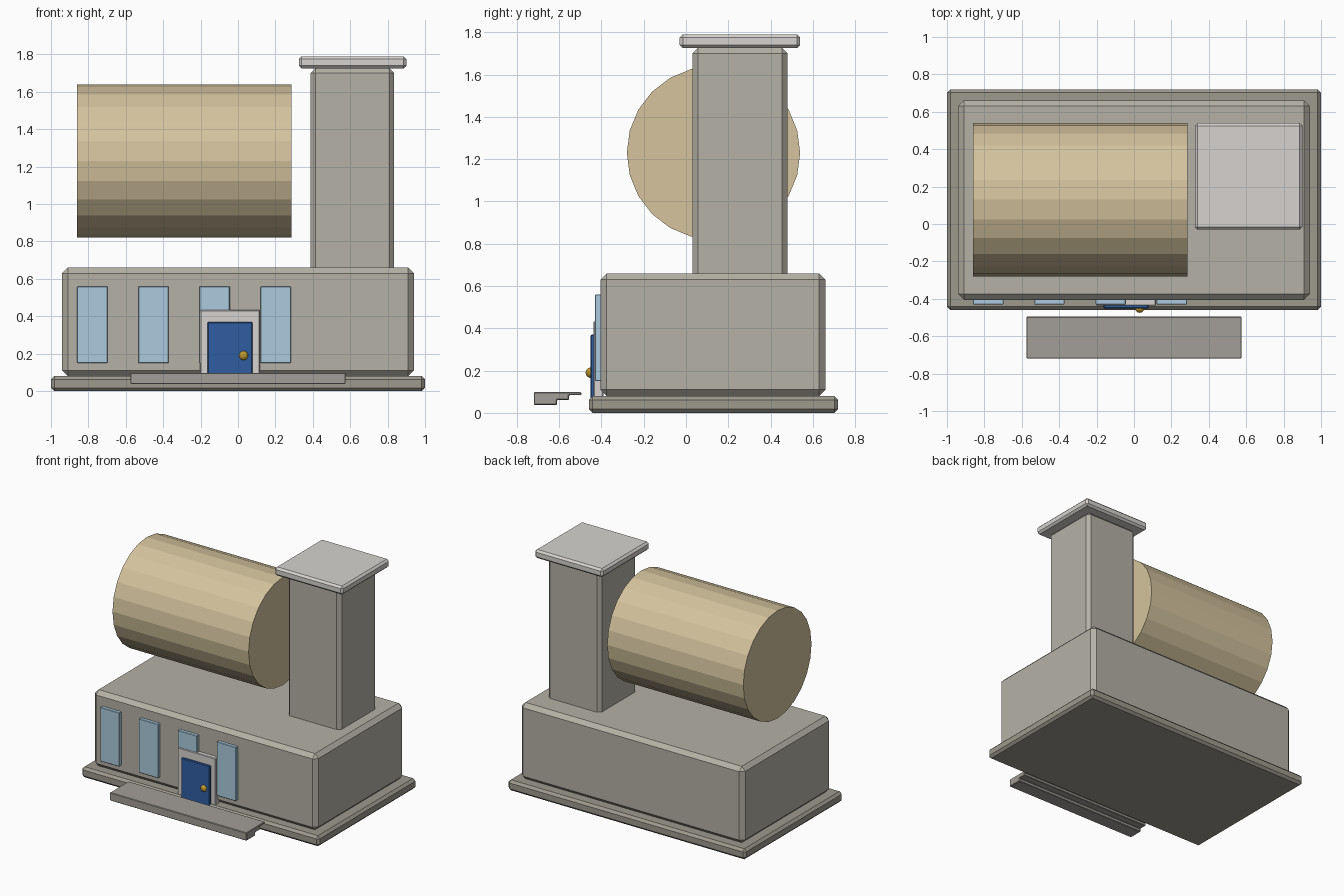
import bpy, bmesh, math

if "Cube" in bpy.data.objects:
    bpy.data.objects.remove(bpy.data.objects["Cube"])


def material(name, rgb):
    m = bpy.data.materials.new(name)
    m.diffuse_color = (*rgb, 1)
    m.use_nodes = True
    m.node_tree.nodes["Principled BSDF"].inputs["Base Color"].default_value = m.diffuse_color
    return m


STONE = material("stone", (0.46, 0.44, 0.38))
PLINTH = material("plinth_stone", (0.34, 0.32, 0.27))
STEP = material("step_stone", (0.36, 0.34, 0.31))
TRIM = material("pale_trim", (0.67, 0.65, 0.62))
SAND = material("sand", (0.66, 0.55, 0.34))
GLASS = material("glass", (0.41, 0.60, 0.73))
BLUE = material("blue_paint", (0.03, 0.11, 0.36))
BRASS = material("brass", (0.55, 0.33, 0.03))


def finish(name, bm, mat, bevel=0):
    if bevel:
        bmesh.ops.bevel(bm, geom=bm.edges[:], offset=bevel, segments=1,
                        profile=0.5, affect='EDGES')
    bmesh.ops.recalc_face_normals(bm, faces=bm.faces[:])
    mesh = bpy.data.meshes.new(name)
    bm.to_mesh(mesh)
    bm.free()
    ob = bpy.data.objects.new(name, mesh)
    bpy.context.collection.objects.link(ob)
    mesh.materials.append(mat)
    return ob


def box(name, xs, ys, zs, mat, bevel):
    bm = bmesh.new()
    bmesh.ops.create_cube(bm, size=1)
    for v in bm.verts:
        for i, (lo, hi) in enumerate((xs, ys, zs)):
            v.co[i] = hi if v.co[i] > 0 else lo
    return finish(name, bm, mat, bevel)


# Chamfered masses: plinth, main block, tower and its cap
box("plinth", (-1, 1), (-0.46, 0.72), (0, 0.08), PLINTH, 0.018)
box("main_block", (-0.94, 0.94), (-0.405, 0.66), (0.08, 0.66), STONE, 0.03)
box("tower", (0.388, 0.835), (0.03, 0.48), (0.63, 1.727), STONE, 0.026)
box("tower_cap", (0.325, 0.9), (-0.03, 0.54), (1.725, 1.79), TRIM, 0.015)

# Row of windows
for i in range(4):
    x = -0.86 + i * 0.327
    box(f"window_{i + 1}", (x, x + 0.162), (-0.43, -0.39), (0.15, 0.56), GLASS, 0.003)

# Doorway
box("door_frame", (-0.203, 0.117), (-0.437, -0.39), (0.03, 0.433), TRIM, 0.004)
box("door", (-0.163, 0.077), (-0.452, -0.425), (0.01, 0.37), BLUE, 0.005)
bm = bmesh.new()
bmesh.ops.create_uvsphere(bm, u_segments=12, v_segments=8, radius=0.025)
bmesh.ops.translate(bm, verts=bm.verts[:], vec=(0.03, -0.45, 0.19))
finish("door_knob", bm, BRASS)

# Large faceted drum lying along x
bm = bmesh.new()
bmesh.ops.create_cone(bm, cap_ends=True, segments=24, radius1=0.41, radius2=0.41, depth=1.145)
for v in bm.verts:
    x, y, z = v.co
    v.co = (z - 0.2875, x + 0.13, y + 1.23)
finish("drum", bm, SAND)

# Floating step slab, extruded from its stepped side profile
profile = [(-0.72, 0.098), (-0.495, 0.098), (-0.495, 0.084), (-0.553, 0.084),
           (-0.553, 0.061), (-0.61, 0.061), (-0.61, 0.037), (-0.72, 0.037)]
bm = bmesh.new()
face = bm.faces.new([bm.verts.new((-0.575, y, z)) for y, z in profile])
ext = bmesh.ops.extrude_face_region(bm, geom=[face], use_keep_orig=True)
bmesh.ops.translate(bm, vec=(1.15, 0, 0),
                    verts=[g for g in ext["geom"] if isinstance(g, bmesh.types.BMVert)])
bmesh.ops.recalc_face_normals(bm, faces=bm.faces[:])
finish("front_steps", bm, STEP, 0.004)
